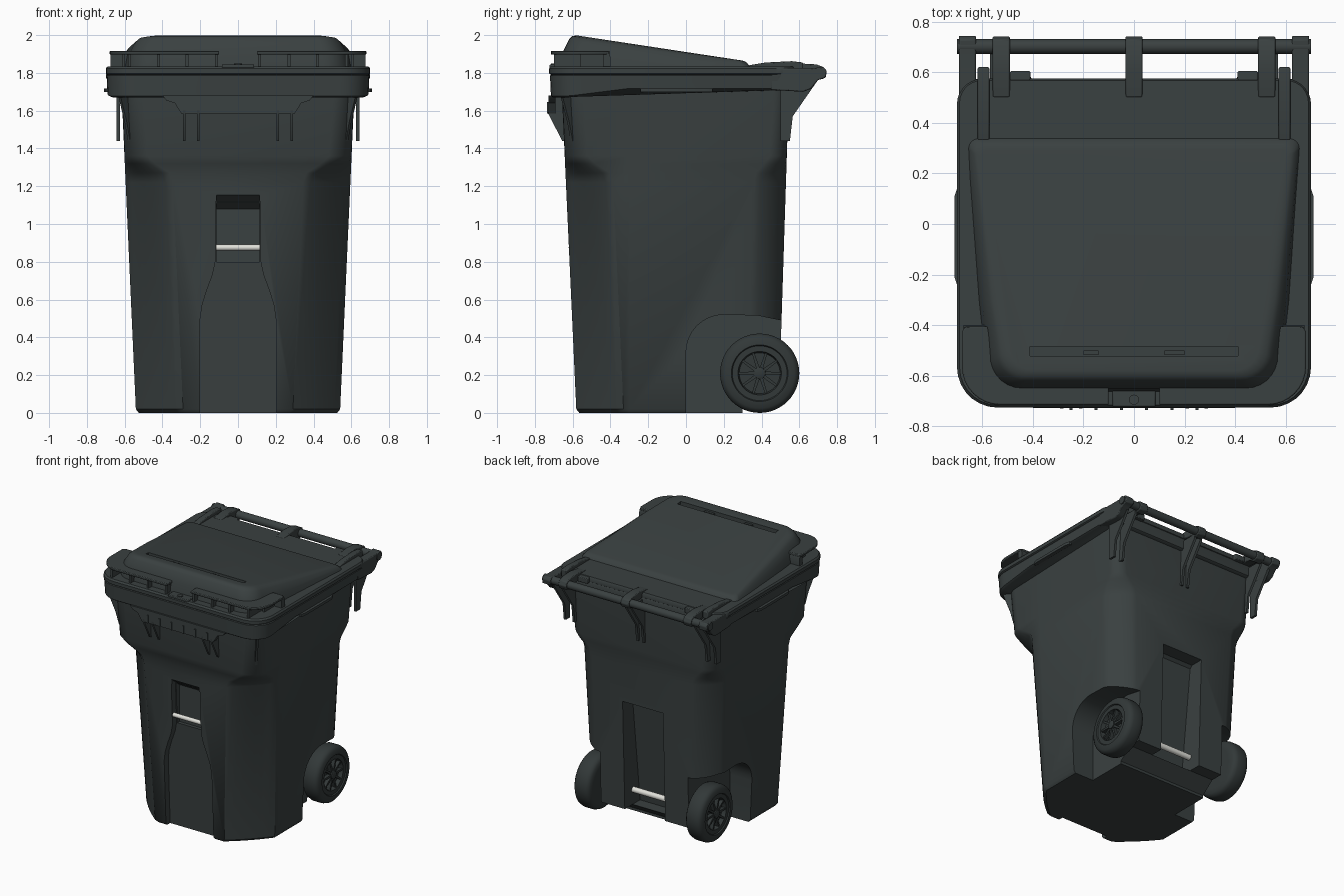
import bpy, bmesh
from math import sin, cos, pi, radians

if "Cube" in bpy.data.objects:
    bpy.data.objects.remove(bpy.data.objects["Cube"])


def material(name, col):
    m = bpy.data.materials.new(name)
    m.diffuse_color = col
    m.use_nodes = True
    m.node_tree.nodes["Principled BSDF"].inputs["Base Color"].default_value = m.diffuse_color
    return m


DARK = material("dark_plastic", (0.042, 0.052, 0.052, 1))
TYRE = material("tyre_rubber", (0.032, 0.04, 0.04, 1))
METAL = material("pale_metal", (0.75, 0.75, 0.7, 1))


def finish(name, bm, mat=DARK, bevel=0):
    bmesh.ops.recalc_face_normals(bm, faces=bm.faces)
    me = bpy.data.meshes.new(name)
    bm.to_mesh(me)
    bm.free()
    ob = bpy.data.objects.new(name, me)
    bpy.context.collection.objects.link(ob)
    me.materials.append(mat)
    if bevel:
        b = ob.modifiers.new("bevel", 'BEVEL')
        b.width, b.segments, b.limit_method = bevel, 2, 'ANGLE'
        b.angle_limit = radians(40)
    return ob


def loft(name, rings, mat=DARK, bevel=0):
    bm = bmesh.new()
    vs = [[bm.verts.new(p) for p in r] for r in rings]
    n = len(rings[0])
    for a, b in zip(vs, vs[1:]):
        for i in range(n):
            j = (i + 1) % n
            bm.faces.new((a[i], a[j], b[j], b[i]))
    bm.faces.new(vs[0][::-1])
    bm.faces.new(vs[-1])
    return finish(name, bm, mat, bevel)


def prism(name, pts, axis, a, b, mat=DARK, bevel=0):
    put = {'x': lambda p, t: (t, p[0], p[1]),
           'y': lambda p, t: (p[0], t, p[1]),
           'z': lambda p, t: (p[0], p[1], t)}[axis]
    return loft(name, [[put(p, t) for p in pts] for t in (a, b)], mat, bevel)


def box(name, x0, x1, y0, y1, z0, z1, bevel=0):
    return prism(name, [(x0, y0), (x1, y0), (x1, y1), (x0, y1)], 'z', z0, z1, bevel=bevel)


def rod(name, x0, x1, y, z, r, mat=DARK, n=24):
    return prism(name, [(y + r * cos(2 * pi * i / n), z + r * sin(2 * pi * i / n))
                        for i in range(n)], 'x', x0, x1, mat)


def ring(hf, hb, yf, yb, rf, rb, z, kf=0, kb=0, n=7, mid=-0.3):
    """Rounded rectangle; k blends each corner from an arc to a flat chamfer."""
    half = []
    for h, y, r, k, s in ((hf, yf, rf, kf, -1), (hb, yb, rb, kb, 1)):
        for i in range(n + 1):
            t = i / n
            if s < 0:
                t = 1 - t
            c = (1 - k) * cos(t * pi / 2) + k * (1 - t)
            q = (1 - k) * sin(t * pi / 2) + k * t
            half.append((h - r + r * c, y + s * (r * q - r)))
        if s < 0:
            half.append((hf + (hb - hf) * (mid - yf) / (yb - yf), mid))
    pts = half + [(-x, y) for x, y in reversed(half)]
    return [(x, y, z(y) if callable(z) else z) for x, y in pts]


def cut(ob, cutters):
    bpy.context.view_layer.objects.active = ob
    for c in cutters:
        c.hide_render = True
        m = ob.modifiers.new("cut", 'BOOLEAN')
        m.operation, m.solver, m.object = 'DIFFERENCE', 'EXACT', c
        bpy.ops.object.modifier_apply(modifier=m.name)
        bpy.data.objects.remove(c, do_unlink=True)


def taper(z):
    return z / 1.4


# Bin body: chamfered below the shoulder, rounded above it
levels = [(0, .015, .25, .16, .85, .5), (.02, 0, .25, .16, .85, .5), (1.22, 0, .25, .17, .85, .5),
          (1.27, 0, .235, .16, .7, .4), (1.32, 0, .16, .12, .3, .1), (1.36, 0, .12, .09, 0, 0),
          (1.74, 0, .11, .08, 0, 0)]
body = loft("bin_body", [ring(.54 + .063 * taper(z) - i, .54 + .063 * taper(z) - i,
                              -.58 - .064 * taper(z) + i, .49 + .045 * taper(z) - i,
                              f, b, z, kf, kb) for z, i, f, b, kf, kb in levels])

# Recesses: front panel, front grip pocket, back channel, wheel wells, rear underside
flare = [(.2, -.1), (.2, .5), (.19, .57), (.165, .65), (.135, .73), (.12, .8), (.12, 1.12)]
panel = prism("panel_cutter", flare + [(-x, z) for x, z in reversed(flare)], 'y', -.9, -.53)
for v in panel.data.vertices:
    v.co.y -= .064 * taper(v.co.z)
pocket = prism("pocket_cutter", [(-.9, .8), (-.54, .8), (-.54, 1.08), (-.64, 1.16), (-.9, 1.16)], 'x', -.115, .115)
channel = prism("channel_cutter", [(.31, .1), (.9, .1), (.9, .93), (.42, .93), (.4, .91)], 'x', -.17, .17)
under = prism("under_cutter", [(.3, -.1), (.3, .02), (.4, .1), (.9, .1), (.9, -.1)], 'x', -.9, .9)
arch = [(0, -.1)] + [(.2 - .2 * cos(a * pi / 16), .32 + .2 * sin(a * pi / 16)) for a in range(9)]
arch += [(.38, .515), (.55, .48), (.9, .4), (.9, -.1)]
wells = [prism("well_cutter", arch, 'x', s * .37, s * .9) for s in (-1, 1)]
cut(body, [panel, pocket, channel, under] + wells)
rod("front_grip_bar", -.117, .117, -.605, .875, .016, METAL)


# Rim collar with a lower front edge
def skirt_z(y):
    return 1.67 + .04 * min(1, max(0, (y + .62) / .32))


loft("rim_collar", [ring(.675, .675, -.705, .56, .14, .08, skirt_z),
                    ring(.69, .69, -.715, .57, .15, .09, lambda y: skirt_z(y) + .008),
                    ring(.695, .695, -.72, .575, .15, .09, 1.785),
                    ring(.685, .685, -.71, .57, .15, .09, 1.795)])
prism("front_skirt", [(-.4, 1.68), (-.38, 1.655), (-.335, 1.64), (-.3, 1.585), (.3, 1.585),
                      (.335, 1.64), (.38, 1.655), (.4, 1.68)], 'y', -.728, -.69)
for i in range(6):
    x = -.25 + .1 * i
    box("skirt_rib", x - .006, x + .006, -.735, -.72, 1.585, 1.645)

# Mirrored small parts on the collar
for s in (-1, 1):
    for x in (.21, .285):
        prism("front_fin", [(-.62, 1.44), (-.655, 1.44), (-.73, 1.585), (-.72, 1.68), (-.62, 1.68)],
              'x', s * (x - .007), s * (x + .007))
    fin = prism("corner_fin", [(0, 1.44), (.055, 1.44), (.08, 1.54), (.13, 1.68), (0, 1.68)], 'y', -.008, .008)
    fin.location = (s * .54, -.565, 0)
    fin.rotation_euler.z = radians(-47 if s > 0 else -133)
    prism("side_tab", [(.68, -.24), (.7, -.24), (.71, -.21), (.71, .11), (.7, .14), (.68, .14)]
          if s > 0 else [(-.68, -.24), (-.7, -.24), (-.71, -.21), (-.71, .11), (-.7, .14), (-.68, .14)],
          'z', 1.698, 1.718)
    # Hinge arms of the body and their tapered gussets
    prism("hinge_arm", [(.45, 1.825), (.66, 1.825), (.73, 1.83), (.745, 1.81), (.74, 1.775), (.7, 1.762),
                        (.66, 1.715), (.62, 1.7), (.45, 1.71)], 'x', s * .625, s * .693, bevel=.006)
    for x in (.025, .56, .635):
        prism("back_gusset", [(.5, 1.44), (.55, 1.44), (.565, 1.57), (.69, 1.75), (.69, 1.78), (.5, 1.78)],
              'x', s * (x - .009), s * (x + .009))
    prism("lid_ridge", [(.33, 1.81), (.33, 1.84), (.42, 1.855), (.56, 1.862), (.62, 1.855), (.62, 1.8)],
          'x', s * .572, s * .618, bevel=.006)
    box("lid_back_block", *sorted((s * .41, s * .49)), .55, .605, 1.79, 1.83, .005)

# Lid: flat base plate and sloping dome
loft("lid_base", [ring(.69, .69, -.715, .565, .15, .09, 1.79), ring(.7, .7, -.726, .575, .16, .1, 1.797),
                  ring(.7, .7, -.726, .575, .16, .1, 1.822), ring(.69, .69, -.716, .568, .15, .09, 1.834)])


def dome_z(t):
    return lambda y: 1.82 + (2.0 - .135 * (y + .59) / .89 - 1.82) * t


dome = loft("lid_dome", [ring(.59, .66, -.665, .345, .14, .04, 1.82),
                         ring(.575, .65, -.65, .335, .13, .04, dome_z(.5)),
                         ring(.545, .635, -.62, .32, .12, .04, dome_z(.85)),
                         ring(.525, .622, -.603, .31, .11, .03, dome_z(.96)),
                         ring(.495, .605, -.58, .295, .1, .03, dome_z(1))])
cut(dome, [box("slot_cutter", -.412, .412, -.522, -.485, 1.962, 2.1)])
for x0, x1 in ((-.2, -.14), (.12, .2)):
    box("slot_insert", x0, x1, -.518, -.5, 1.955, 1.978)

# Lid grips that wrap the front corners
for s in (-1, 1):
    arc = [(.53 + .15 * sin(a * pi / 16), -.565 - .15 * cos(a * pi / 16)) for a in range(9)]
    out = [(.1, -.715)] + arc + [(.68, -.425), (.665, -.405), (.58, -.405), (.55, -.53), (.48, -.6), (.1, -.62)]
    prism("lid_grip", [(s * x, y) for x, y in out], 'z', 1.897, 1.917, bevel=.005)
    for x in (.115, .27, .42, .575):
        box("grip_rib", s * x - .008, s * x + .008, -.7, -.55, 1.825, 1.9)
    prism("grip_end", [(-.44, 1.9), (-.44, 1.83), (-.4, 1.83), (-.4, 1.885), (-.41, 1.91)],
          'x', s * .58, s * .675)
    box("grip_side_wall", *sorted((s * .6, s * .615)), -.56, -.41, 1.825, 1.9)

# Latch pad with a round stud
box("latch_pad", -.085, .085, -.722, -.64, 1.825, 1.845, .005)
prism("latch_stud", [(.02 * cos(i * pi / 10), -.695 + .02 * sin(i * pi / 10)) for i in range(20)], 'z', 1.84, 1.851)

# Hinge rod and lid knuckles
rod("hinge_rod", -.7, .7, .702, 1.8, .029)
for x in (-.525, 0, .525):
    prism("lid_knuckle", [(.5, 1.8), (.5, 1.835), (.6, 1.85), (.69, 1.845), (.73, 1.83), (.743, 1.8),
                          (.73, 1.77), (.69, 1.76), (.65, 1.785)], 'x', x - .034, x + .034, bevel=.006)

# Axle and wheels
AY, AZ = .39, .21
rod("axle", -.42, .42, AY, AZ, .021, METAL)
tread = [(.06, -.07), (.15, -.07), (.185, -.066), (.203, -.052), (.21, -.03), (.21, .03), (.203, .052),
         (.185, .066), (.15, .07), (.145, .062), (.115, .062), (.108, .03), (.032, .03), (.03, .066), (.022, .07)]
for s in (-1, 1):
    loft("wheel", [[(s * (.47 + dx), AY + r * cos(i * pi / 24), AZ + r * sin(i * pi / 24))
                    for i in range(48)] for r, dx in tread], TYRE)
    for i in range(10):
        sp = prism("wheel_spoke", [(.025, -.009), (.112, -.006), (.112, .006), (.025, .009)],
                   'x', s * .49, s * .528, TYRE)
        sp.location = (0, AY, AZ)
        sp.rotation_euler.x = i * pi / 5

# Smooth shading with sharp edges kept
bpy.ops.object.select_all(action='DESELECT')
for ob in bpy.context.scene.objects:
    ob.select_set(True)
    bpy.context.view_layer.objects.active = ob
bpy.ops.object.shade_smooth_by_angle(angle=radians(38))
